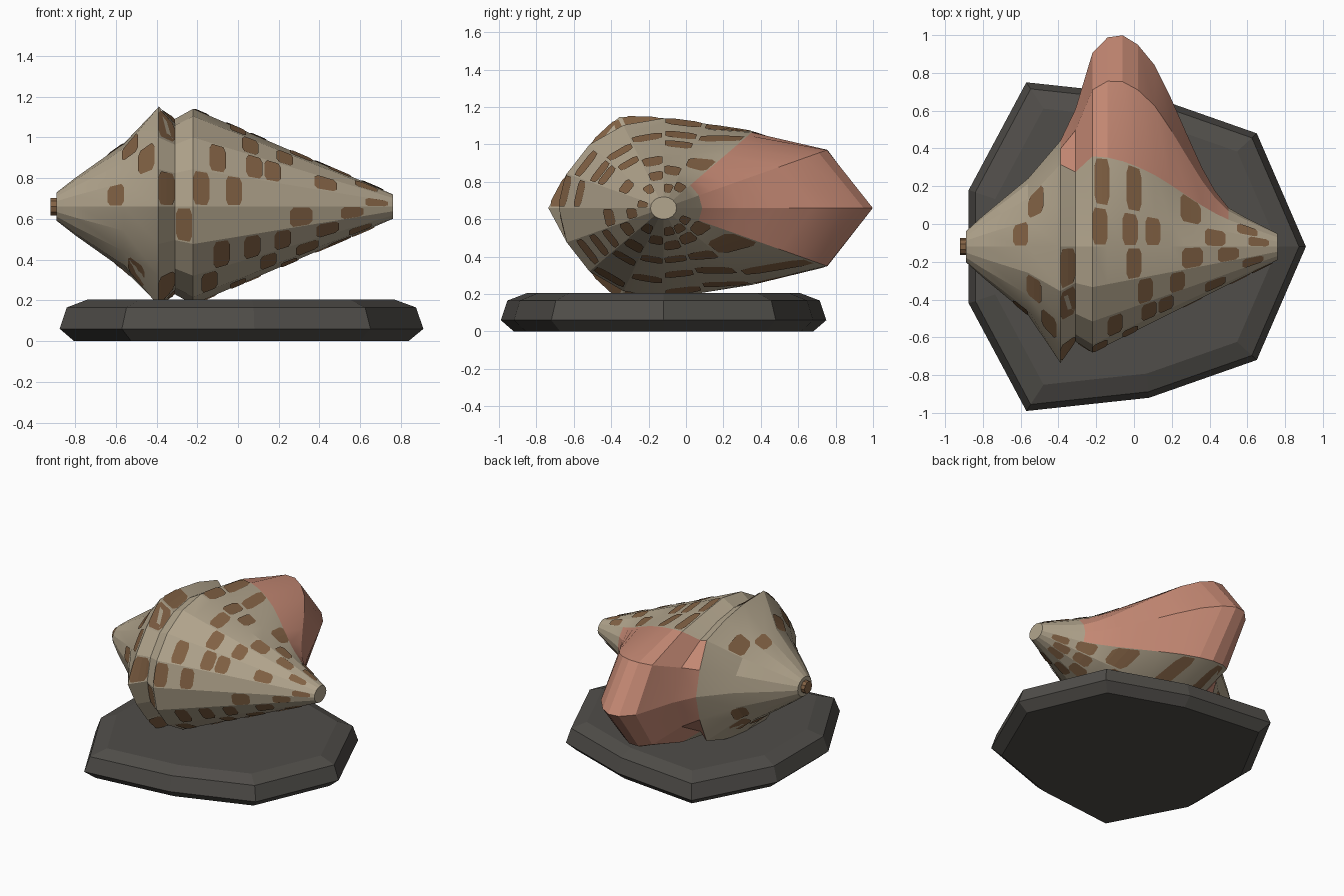
import bpy, bmesh, math, random
from mathutils import Vector

cube = bpy.data.objects.get("Cube")
if cube:
    bpy.data.objects.remove(cube, do_unlink=True)

SIDES, CY, CZ, OVAL = 16, -0.12, 0.66, 1.167


def material(name, rgb):
    m = bpy.data.materials.new(name)
    m.use_nodes = True
    col = (*rgb, 1)
    m.diffuse_color = col
    bsdf = m.node_tree.nodes["Principled BSDF"]
    bsdf.inputs["Base Color"].default_value = col
    bsdf.inputs["Roughness"].default_value = 0.8
    return m


TAN = material("shell tan", (0.45, 0.38, 0.27))
BROWN = material("spot brown", (0.23, 0.125, 0.06))
PINK = material("lip pink", (0.56, 0.25, 0.175))
GREY = material("stone grey", (0.08, 0.075, 0.067))


def finish(name, bm, mats, smooth=None):
    mesh = bpy.data.meshes.new(name)
    bm.to_mesh(mesh)
    bm.free()
    ob = bpy.data.objects.new(name, mesh)
    bpy.context.collection.objects.link(ob)
    for m in mats:
        mesh.materials.append(m)
    if smooth:
        bpy.ops.object.select_all(action="DESELECT")
        ob.select_set(True)
        bpy.context.view_layer.objects.active = ob
        bpy.ops.object.shade_smooth_by_angle(angle=math.radians(smooth))
    return ob


def loft(bm, loops):
    """Skin closed loops of points and cap both ends; returns faces per row."""
    rings = [[bm.verts.new(p) for p in loop] for loop in loops]
    n = len(rings[0])
    rows = []
    for a, b in zip(rings, rings[1:]):
        rows.append([bm.faces.new((a[k], a[(k + 1) % n], b[(k + 1) % n], b[k]))
                     for k in range(n)])
    bm.faces.new(rings[0])
    bm.faces.new(rings[-1])
    bmesh.ops.recalc_face_normals(bm, faces=bm.faces)
    return rows


# Shell profile along x: position, height radius, lip flare
SPIRE = [(-.89, .07, 0), (-.8, .14, 0), (-.56, .31, 0), (-.39, .48, 0), (-.31, .43, .45)]
FLARE = [(-.22, .83), (-.14, 1.13), (-.06, 1.33), (.02, 1.43), (.11, 1.43), (.19, 1.25),
         (.28, .92), (.36, .55), (.43, .25), (.5, .03), (.58, 0), (.76, 0)]
PROFILE = SPIRE + [(x, .48 - .42 * (x + .22) / .98, f) for x, f in FLARE]


def ring_point(i, k):
    x, r, flare = PROFILE[i]
    a = math.tau * (k % SIDES) / SIDES
    s = 1 + flare * max(0, math.cos(a)) ** 4
    if i == 3 and k % SIDES % 3 == 2:      # shoulder knobs
        s *= 1.1
    return Vector((x, CY + r * OVAL * s * math.cos(a), CZ + r * s * math.sin(a)))


def surface(x, s, lift):
    """Point on the shell at x and facet position s, raised by lift."""
    i = 0
    while i < len(PROFILE) - 2 and x > PROFILE[i + 1][0]:
        i += 1
    u = (x - PROFILE[i][0]) / (PROFILE[i + 1][0] - PROFILE[i][0])
    k = math.floor(s)
    p = ring_point(i, k).lerp(ring_point(i + 1, k), u)
    q = ring_point(i, k + 1).lerp(ring_point(i + 1, k + 1), u)
    p = p.lerp(q, s - k)
    out = Vector((0, p.y - CY, p.z - CZ)).normalized()
    return p + out * lift


# Shell with flared pink lip
bm = bmesh.new()
rows = loft(bm, [[ring_point(i, k) for k in range(SIDES)] for i in range(len(PROFILE))])
for i, row in enumerate(rows):
    x = PROFILE[i][0]
    if -.4 < x < .49:
        lip = (14, 15, 0, 1) if x < -.25 else (15, 0, 1)
        for k in lip:
            row[k].material_index = 1
finish("shell", bm, [TAN, PINK], 15)

# Brown spots: facet number -> centres along x
SPOTS = {
    2: [-.52, -.17, 0, .3, .6],
    3: [-.6, -.18, -.02, .1, .43, .66],
    4: [-.35, .0, .31, .5],
    5: [-.53, -.35, .06, .23, .63],
    6: [-.45, -.1, .08, .17, .43],
    7: [-.6, -.35, -.18, -.02, .68],
    8: [-.265, .31, .56],
    9: [-.08, .07, .22, .44],
    10: [-.5, -.35, -.14, .15, .34, .6],
    11: [-.35, 0, .25, .5],
}
random.seed(4)
for k in (12, 13, 14):
    SPOTS[k] = [x + random.uniform(-.03, .03) for x in (-.55, -.12, .08, .28, .46, .62)]

bm = bmesh.new()
for k, centres in SPOTS.items():
    for x in centres:
        half = .04 if x < .3 else .055
        pairs = []
        for u, w in ((-1, .28), (-.7, .45), (0, .45), (.7, .45), (1, .28)):
            pairs.append([bm.verts.new(surface(x + u * half, k + .5 + side * w, .006))
                          for side in (-1, 1)])
        for (a, b), (c, d) in zip(pairs, pairs[1:]):
            f = bm.faces.new((a, b, d, c))
            f.normal_update()
            mid = f.calc_center_median()
            if f.normal.dot(Vector((0, mid.y - CY, mid.z - CZ))) < 0:
                f.normal_flip()
finish("shell_spots", bm, [BROWN])

# Spire tip
bm = bmesh.new()
loft(bm, [[(x, CY + .045 * math.cos(math.tau * k / 10), CZ + .045 * math.sin(math.tau * k / 10))
           for k in range(10)] for x in (-.92, -.88)])
finish("spire_tip", bm, [BROWN])

# Faceted stone base, mirrored about the shell axis
half_outline = [(.91, 0), (.65, .6), (.08, .8), (-.57, .87), (-.875, .3)]
outline = half_outline + [(x, -y) for x, y in reversed(half_outline[1:])]
bm = bmesh.new()
loft(bm, [[(x * s, CY + y * s, z) for x, y in outline]
          for z, s in ((0, .92), (.06, 1), (.165, .96), (.205, .84))])
finish("stone_base", bm, [GREY])
